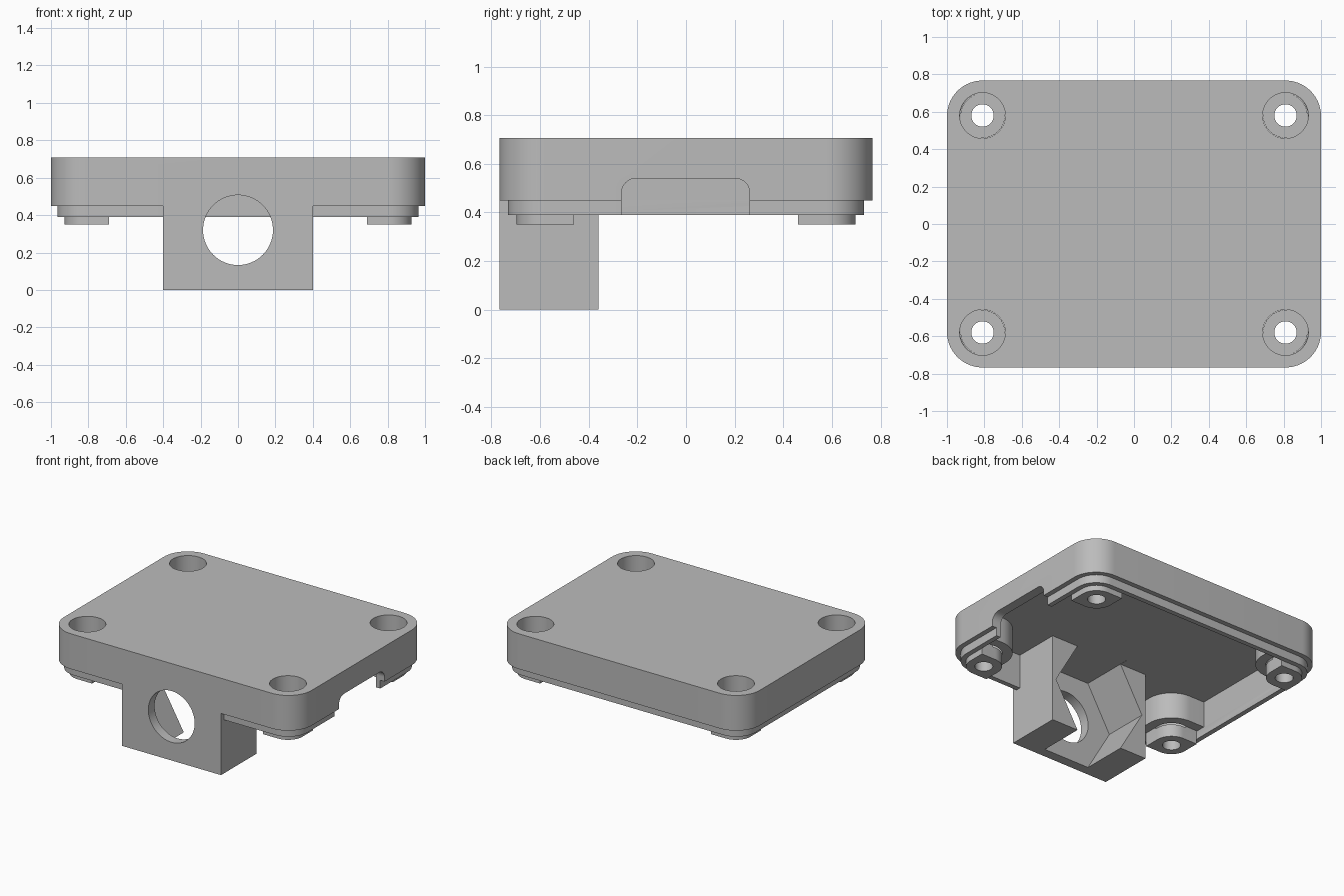
import bpy
import bmesh
from math import cos, sin, pi

cube = bpy.data.objects.get("Cube")
if cube:
    bpy.data.objects.remove(cube, do_unlink=True)

grey = bpy.data.materials.new("mid_grey")
grey.use_nodes = True
grey.diffuse_color = (0.5, 0.5, 0.5, 1)
grey.node_tree.nodes["Principled BSDF"].inputs["Base Color"].default_value = (0.5, 0.5, 0.5, 1)


def rounded(u0, u1, v0, v1, radii, steps=14):
    """Rectangle outline; radii run counter-clockwise from the (u1, v1) corner."""
    points = []
    corners = [(u1, v1, -1, -1), (u0, v1, 1, -1), (u0, v0, 1, 1), (u1, v0, -1, 1)]
    for i, ((u, v, su, sv), r) in enumerate(zip(corners, radii)):
        if r == 0:
            points.append((u, v))
            continue
        for k in range(steps + 1):
            a = (i + k / steps) * pi / 2
            points.append((u + su * r + r * cos(a), v + sv * r + r * sin(a)))
    return points


def ring(u, v, r, sides):
    return [(u + r * cos(2 * pi * k / sides), v + r * sin(2 * pi * k / sides))
            for k in range(sides)]


def prism(name, outline, w0, w1, axis="z"):
    """Extrude an outline from w0 to w1 along an axis."""
    place = {"x": lambda u, v, w: (w, u, v),
             "y": lambda u, v, w: (u, w, v),
             "z": lambda u, v, w: (u, v, w)}[axis]
    bm = bmesh.new()
    low = [bm.verts.new(place(u, v, w0)) for u, v in outline]
    high = [bm.verts.new(place(u, v, w1)) for u, v in outline]
    bm.faces.new(low)
    bm.faces.new(high)
    for i in range(len(low)):
        j = (i + 1) % len(low)
        bm.faces.new((low[i], low[j], high[j], high[i]))
    bmesh.ops.recalc_face_normals(bm, faces=bm.faces)
    mesh = bpy.data.meshes.new(name)
    bm.to_mesh(mesh)
    bm.free()
    mesh.materials.append(grey)
    obj = bpy.data.objects.new(name, mesh)
    bpy.context.collection.objects.link(obj)
    return obj


def combine(target, tool, operation):
    """Apply a boolean and discard the tool."""
    mod = target.modifiers.new(operation.lower(), "BOOLEAN")
    mod.operation = operation
    mod.solver = "EXACT"
    mod.object = tool
    bpy.context.view_layer.objects.active = target
    bpy.ops.object.modifier_apply(modifier=mod.name)
    bpy.data.objects.remove(tool, do_unlink=True)


HX, HY = 1.0, 0.767          # half size of the cover
BX, BY = 0.81, 0.58          # screw positions
ROOF, RIM, LIP, FOOT, TOP = 0.64, 0.45, 0.39, 0.35, 0.707


def plate(name, inset, z0, z1):
    x, y = HX - inset, HY - inset
    return prism(name, rounded(-x, x, -y, y, [0.19 - inset] * 4), z0, z1)


# Cover shell with a stepped lip, hollow underneath
cover = plate("mounting_cover", 0, RIM, TOP)
combine(cover, plate("lip", 0.035, LIP, RIM + 0.03), "UNION")
combine(cover, plate("cavity", 0.07, 0.2, ROOF), "DIFFERENCE")

# Rounded cable notch in the left wall
combine(cover, prism("notch", rounded(-0.265, 0.262, 0.2, 0.54, [0.06, 0.06, 0, 0]),
                     0.85, 1.1, "x"), "DIFFERENCE")


def boss(name, sx, sy, inner, outer, inner_r, outer_r, z0, z1):
    """Corner pillar rounded toward the middle and toward the cover corner."""
    xs = sorted((sx * (BX - inner), sx * (BX + outer)))
    ys = sorted((sy * (BY - inner), sy * (BY + outer)))
    radii = []
    for cx, cy in ((1, 1), (-1, 1), (-1, -1), (1, -1)):
        same = (cx == sx) + (cy == sy)
        radii.append({2: outer_r, 1: 0, 0: inner_r}[same])
    return prism(name, rounded(*xs, *ys, radii), z0, z1)


# Screw pillars and their feet
corners = [(sx, sy) for sx in (-1, 1) for sy in (-1, 1)]
for sx, sy in corners:
    combine(cover, boss("pillar", sx, sy, 0.19, 0.135, 0.19, 0.13, RIM, ROOF + 0.03), "UNION")
    combine(cover, boss("foot", sx, sy, 0.12, 0.117, 0.12, 0.117, FOOT, RIM + 0.02), "UNION")

# Front block
combine(cover, prism("front_block", rounded(-0.4, 0.4, 0, ROOF + 0.03, [0] * 4),
                     -HY, -0.36, "y"), "UNION")

# Hexagonal nut pocket and round opening through the block
combine(cover, prism("nut_pocket", ring(0, 0.32, 0.3705, 6), -0.695, -0.3, "y"), "DIFFERENCE")
combine(cover, prism("round_opening", ring(0, 0.32, 0.187, 64), -0.9, -0.6, "y"), "DIFFERENCE")

# Counterbored screw holes
for sx, sy in corners:
    combine(cover, prism("counterbore", ring(sx * BX, sy * BY, 0.122, 48), 0.44, 0.9), "DIFFERENCE")
    combine(cover, prism("screw_hole", ring(sx * BX, sy * BY, 0.06, 32), 0.2, 0.6), "DIFFERENCE")

cover.select_set(True)
bpy.context.view_layer.objects.active = cover
bpy.ops.object.shade_smooth_by_angle(angle=pi / 6)
